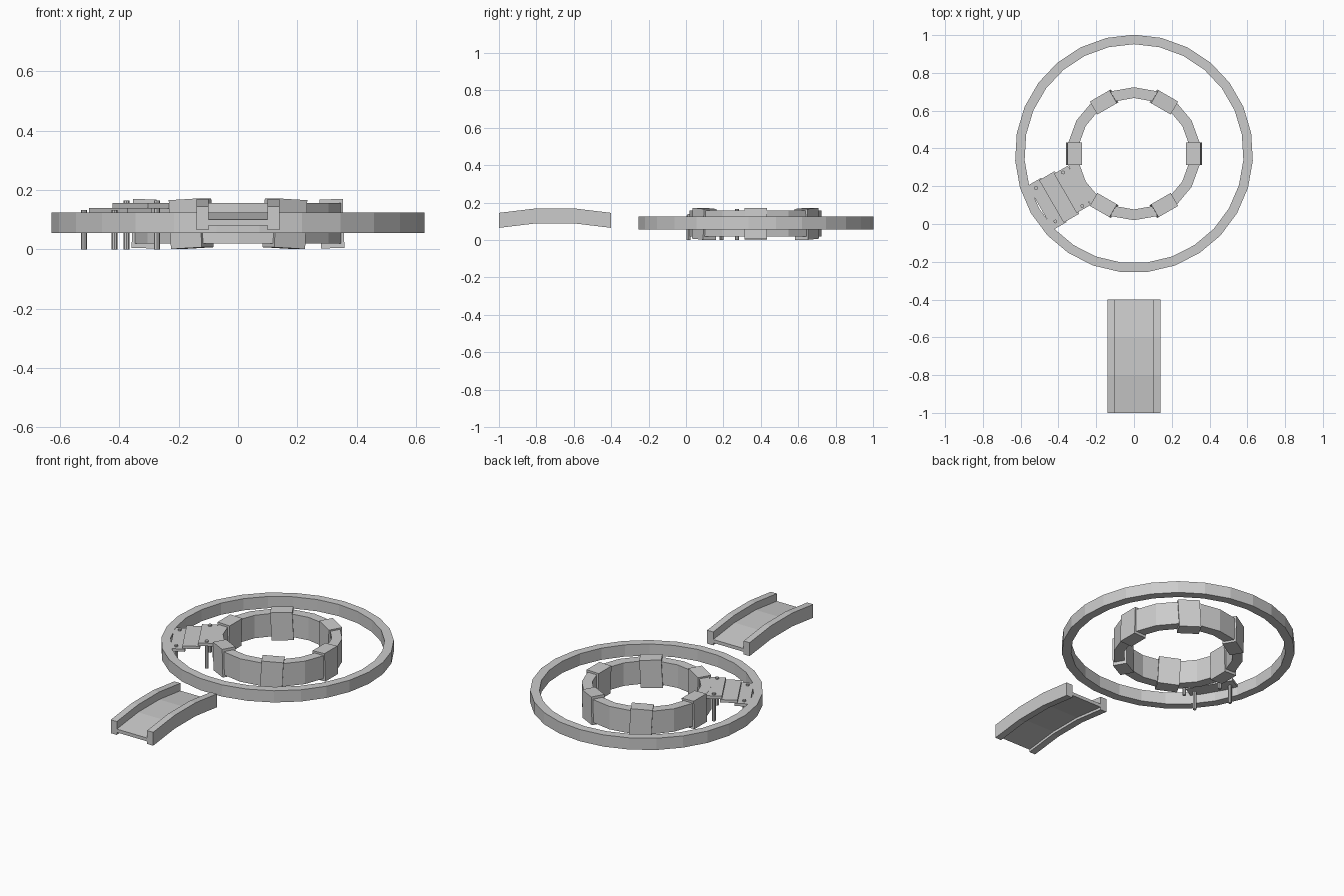
import bpy
import math
from mathutils import Matrix, Vector

if "Cube" in bpy.data.objects:
    bpy.data.objects.remove(bpy.data.objects["Cube"])

CX, CY = 0.0, 0.372          # centre of the round rings


def make(name, verts, faces):
    me = bpy.data.meshes.new(name)
    me.from_pydata(verts, [], faces)
    me.update()
    ob = bpy.data.objects.new(name, me)
    bpy.context.collection.objects.link(ob)
    return ob


def ring(name, n, r_in, r_out, z0, z1):
    """Solid polygonal ring with one corner pointing to +y."""
    verts, faces = [], []
    for i in range(n):
        a = math.pi / 2 + 2 * math.pi * i / n
        for r, z in ((r_out, z0), (r_out, z1), (r_in, z1), (r_in, z0)):
            verts.append((CX + r * math.cos(a), CY + r * math.sin(a), z))
        j = (i + 1) % n
        for k in range(4):
            m = (k + 1) % 4
            faces.append((i * 4 + k, j * 4 + k, j * 4 + m, i * 4 + m))
    return make(name, verts, faces)


def radial_box(name, angle, r0, r1, half, z0, z1, roll=0.0, pitch=0.0):
    """Box lying along a spoke of the rings; roll and pitch lean it slightly."""
    c = Vector(((r0 + r1) / 2, 0, (z0 + z1) / 2))
    verts = [((r1 - r0) / 2 * x, half * y, (z1 - z0) / 2 * z)
             for x in (-1, 1) for y in (-1, 1) for z in (-1, 1)]
    faces = [(0, 1, 3, 2), (4, 6, 7, 5), (0, 4, 5, 1),
             (2, 3, 7, 6), (0, 2, 6, 4), (1, 5, 7, 3)]
    mat = (Matrix.Translation((CX, CY, 0)) @ Matrix.Rotation(angle, 4, 'Z')
           @ Matrix.Translation(c) @ Matrix.Rotation(roll, 4, 'X')
           @ Matrix.Rotation(pitch, 4, 'Y'))
    return make(name, [mat @ Vector(v) for v in verts], faces)


def arched_strip(name, x0, x1, low, high):
    """Strip along y that follows the gentle arch of the ramp."""
    stations = ((-1.0, 0), (-0.8, 0.024), (-0.6, 0.024), (-0.4, 0))
    verts, faces = [], []
    for y, dz in stations:
        verts += [(x0, y, low + dz), (x1, y, low + dz),
                  (x1, y, high + dz), (x0, y, high + dz)]
    for s in range(3):
        for k in range(4):
            m = (k + 1) % 4
            faces.append((s * 4 + k, s * 4 + m, s * 4 + 4 + m, s * 4 + 4 + k))
    faces += [(3, 2, 1, 0), (12, 13, 14, 15)]
    return make(name, verts, faces)


# Round walls
ring("outer_ring", 27, 0.58, 0.63, 0.055, 0.125)
ring("inner_wall", 18, 0.295, 0.352, 0.02, 0.157)

# Six slightly leaning blocks around the inner wall
tilts = ((0, -2), (3, 0), (-3, 0), (0, -2), (3, 0), (-3, 0))
for i, (roll, pitch) in enumerate(tilts):
    radial_box(f"wall_block_{i + 1}", math.radians(60 * i), 0.277, 0.356,
               0.06, 0.004, 0.169, math.radians(roll), math.radians(pitch))

# Stepped bridge between the walls
BRIDGE = math.radians(210)
radial_box("bridge_inner_panel", BRIDGE, 0.335, 0.42, 0.12, 0.138, 0.156)
radial_box("bridge_middle_panel", BRIDGE, 0.41, 0.505, 0.13, 0.123, 0.14)
outer = radial_box("bridge_outer_panel", BRIDGE, 0.49, 0.59, 0.135, 0.107, 0.123)
# outer end narrows to stay inside the ring
d = Vector((math.cos(BRIDGE), math.sin(BRIDGE), 0))
for v in outer.data.vertices:
    if (v.co - Vector((CX, CY, 0))).dot(d) > 0.55:
        v.co -= d * 0.018

# Bridge posts
for label, r, top in (("inner", 0.375, 0.165), ("outer", 0.54, 0.132)):
    for side, s in (("left", -1), ("right", 1)):
        t = Vector((-d.y, d.x, 0)) * 0.102 * s
        bpy.ops.mesh.primitive_cylinder_add(
            vertices=8, radius=0.01, depth=top,
            location=Vector((CX, CY, top / 2)) + d * r + t)
        bpy.context.object.name = f"bridge_post_{label}_{side}"

# Arched ramp with side rails
arched_strip("ramp_floor", -0.1, 0.1, 0.08, 0.1)
arched_strip("ramp_rail_left", -0.14, -0.1, 0.065, 0.145)
arched_strip("ramp_rail_right", 0.1, 0.14, 0.065, 0.145)
